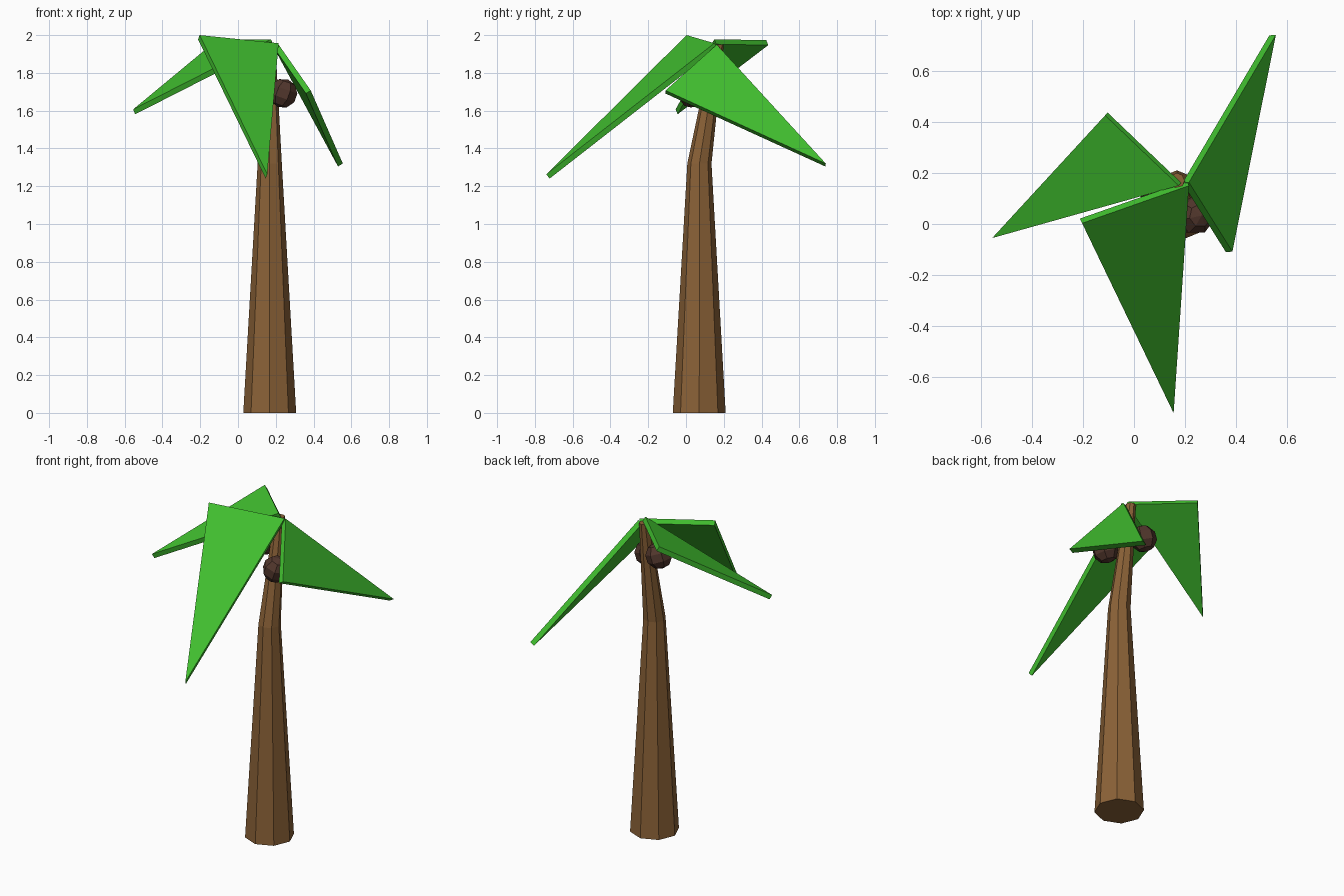
import bpy, bmesh, math
from mathutils import Vector, Matrix

if "Cube" in bpy.data.objects:
    bpy.data.objects.remove(bpy.data.objects["Cube"])


def material(name, srgb):
    color = [(c / 255) ** 2.2 for c in srgb] + [1]
    m = bpy.data.materials.new(name)
    m.use_nodes = True
    m.diffuse_color = color
    m.node_tree.nodes["Principled BSDF"].inputs["Base Color"].default_value = color
    return m


bark = material("bark_brown", (138, 98, 58))
leaf = material("leaf_green", (66, 187, 50))
husk = material("husk_dark_brown", (82, 57, 48))


def finish(bm, name, mat):
    bmesh.ops.recalc_face_normals(bm, faces=bm.faces)
    mesh = bpy.data.meshes.new(name)
    bm.to_mesh(mesh)
    bm.free()
    mesh.materials.append(mat)
    obj = bpy.data.objects.new(name, mesh)
    bpy.context.collection.objects.link(obj)
    return obj


# Trunk: octagonal rings lofted along a bent path (y, z, radius)
SIDES = 8
TRUNK_X = 0.168
bm = bmesh.new()
rings = []
for y, z, r in [(0.07, 0, 0.14), (0.071, 1.32, 0.064), (0.17, 1.95, 0.03)]:
    angles = [math.tau * i / SIDES for i in range(SIDES)]
    rings.append([bm.verts.new((TRUNK_X + r * math.cos(a), y + r * math.sin(a), z))
                  for a in angles])
for low, high in zip(rings, rings[1:]):
    for i in range(SIDES):
        j = (i + 1) % SIDES
        bm.faces.new((low[i], low[j], high[j], high[i]))
bm.faces.new(rings[0])
bm.faces.new(rings[-1])
finish(bm, "trunk", bark)


# Fronds: triangular slabs thickened below their upper face
def frond(name, base, corner, tip, thickness=0.03):
    bm = bmesh.new()
    face = bm.faces.new([bm.verts.new(p) for p in (base, corner, tip)])
    face.normal_update()
    normal = face.normal.copy()
    if normal.z < 0:
        normal.negate()
    new = bmesh.ops.extrude_face_region(bm, geom=[face], use_keep_orig=True)["geom"]
    moved = [v for v in new if isinstance(v, bmesh.types.BMVert)]
    bmesh.ops.translate(bm, verts=moved, vec=-normal * thickness)
    finish(bm, name, leaf)


frond("front_frond", (0.215, 0.15, 1.957), (-0.203, 0.003, 2.0), (0.155, -0.74, 1.263))
frond("back_right_frond", (0.175, 0.15, 1.978), (-0.113, 0.425, 1.973), (-0.555, -0.055, 1.607))
frond("left_frond", (0.215, 0.163, 1.95), (0.385, -0.108, 1.707), (0.555, 0.74, 1.32))


# Coconuts: coarse faceted balls under the fronds
def coconut(name, center, radius=0.078):
    bm = bmesh.new()
    turn = Matrix.Translation(Vector(center)) @ Matrix.Rotation(math.radians(20), 4, "Y")
    bmesh.ops.create_uvsphere(bm, u_segments=7, v_segments=5, radius=radius, matrix=turn)
    finish(bm, name, husk)


coconut("front_coconut", (0.238, 0.033, 1.692))
coconut("back_coconut", (0.07, 0.165, 1.77))
